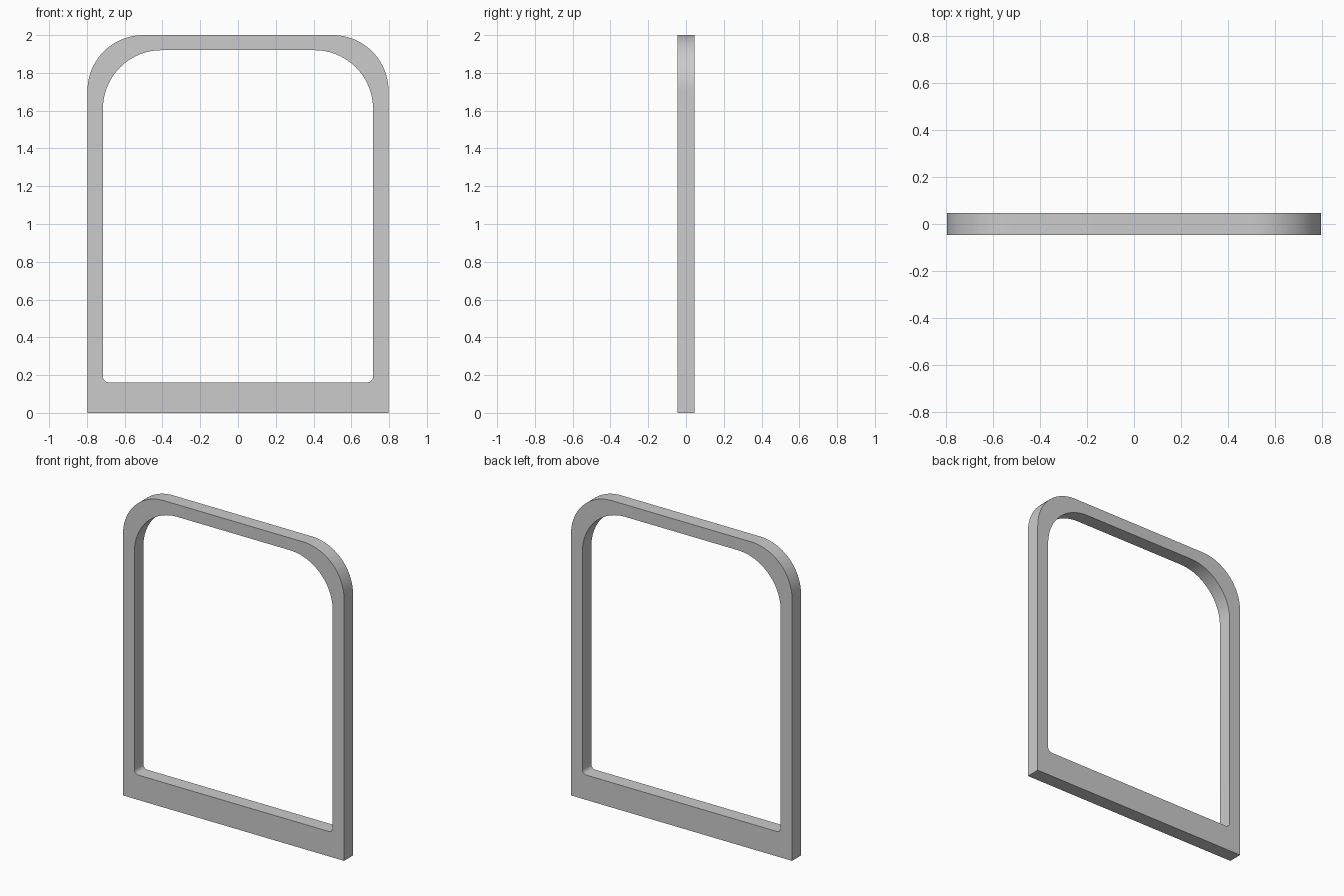
import bpy, bmesh
from math import cos, sin, pi

if "Cube" in bpy.data.objects:
    bpy.data.objects.remove(bpy.data.objects["Cube"])

HALF_DEPTH = 0.046


def rounded_outline(half_w, z0, z1, r_top, r_bottom):
    """Counter-clockwise outline with separate top and bottom corner radii."""
    pts = []
    corners = [(1, z0, r_bottom, -pi / 2), (1, z1, r_top, 0),
               (-1, z1, r_top, pi / 2), (-1, z0, r_bottom, pi)]
    for side, z, r, start in corners:
        cx = side * (half_w - r)
        cz = z + r if z == z0 else z - r
        n = 0 if r == 0 else (24 if r > 0.1 else 8)
        for i in range(n + 1):
            a = start + (pi / 2) * i / max(n, 1)
            pts.append((cx + r * cos(a), cz + r * sin(a)))
    return pts


# Frame profile: outer outline with the opening as a hole
curve = bpy.data.curves.new("window_frame", 'CURVE')
curve.dimensions = '2D'
curve.fill_mode = 'BOTH'
curve.extrude = HALF_DEPTH
for outline in (rounded_outline(0.797, 0.0, 2.0, 0.295, 0.0),
                rounded_outline(0.715, 0.162, 1.92, 0.31, 0.03)):
    spline = curve.splines.new('POLY')
    spline.points.add(len(outline) - 1)
    for p, (x, z) in zip(spline.points, outline):
        p.co = (x, z, 0, 1)
    spline.use_cyclic_u = True

# Stand it upright and turn it into a mesh
frame = bpy.data.objects.new("window_frame", curve)
bpy.context.collection.objects.link(frame)
frame.rotation_euler.x = pi / 2
bpy.context.view_layer.objects.active = frame
frame.select_set(True)
bpy.ops.object.convert(target='MESH')
frame = bpy.context.object
bpy.ops.object.transform_apply(rotation=True)

# Weld caps to walls and smooth the rounded corners
bm = bmesh.new()
bm.from_mesh(frame.data)
bmesh.ops.remove_doubles(bm, verts=bm.verts, dist=0.0005)
bmesh.ops.recalc_face_normals(bm, faces=bm.faces)
bm.to_mesh(frame.data)
bm.free()
bpy.ops.object.shade_smooth_by_angle(angle=pi / 6)
